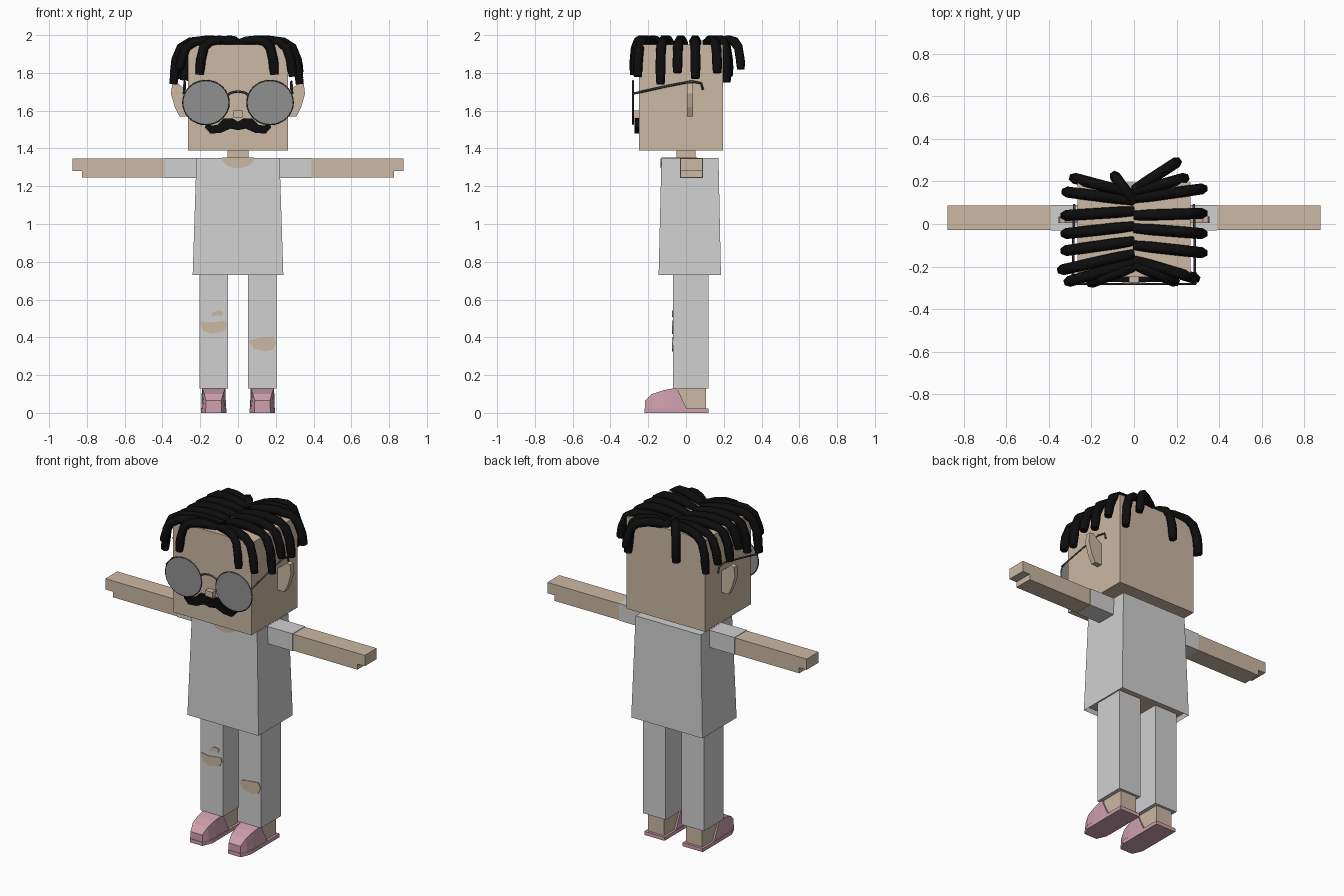
import bpy, bmesh, math
from mathutils import Vector

if "Cube" in bpy.data.objects:
    bpy.data.objects.remove(bpy.data.objects["Cube"], do_unlink=True)


def material(name, r, g, b):
    m = bpy.data.materials.new(name)
    m.use_nodes = True
    m.diffuse_color = (r, g, b, 1)
    bsdf = m.node_tree.nodes["Principled BSDF"]
    bsdf.inputs["Base Color"].default_value = (r, g, b, 1)
    bsdf.inputs["Roughness"].default_value = 0.8
    return m


SKIN = material("tan skin", 0.60, 0.48, 0.37)
CLOTH = material("pale grey cloth", 0.63, 0.63, 0.63)
PINK = material("pink shoe", 0.62, 0.35, 0.42)
BLACK = material("black hair", 0.004, 0.004, 0.004)
LENS = material("grey lens", 0.28, 0.28, 0.28)
FRAME = material("dark frame", 0.06, 0.06, 0.065)


def finish(bm, name, *mats):
    bmesh.ops.recalc_face_normals(bm, faces=bm.faces)
    mesh = bpy.data.meshes.new(name)
    bm.to_mesh(mesh)
    bm.free()
    for m in mats:
        mesh.materials.append(m)
    ob = bpy.data.objects.new(name, mesh)
    bpy.context.collection.objects.link(ob)
    return ob


def loft(name, rings, *mats):
    """Skin a list of equal-length point rings and cap both ends."""
    bm = bmesh.new()
    rows = [[bm.verts.new(p) for p in ring] for ring in rings]
    n = len(rows[0])
    for a, b in zip(rows, rows[1:]):
        for i in range(n):
            j = (i + 1) % n
            bm.faces.new((a[i], a[j], b[j], b[i]))
    bm.faces.new(rows[0])
    bm.faces.new(rows[-1])
    return finish(bm, name, *mats)


def rect(x0, x1, y0, y1, z):
    return [(x0, y0, z), (x1, y0, z), (x1, y1, z), (x0, y1, z)]


def box(name, x, y, z, mat):
    return loft(name, [rect(*x, *y, z[0]), rect(*x, *y, z[1])], mat)


def plate(name, outline, y0, y1, mat):
    """Extrude an x-z outline between two depths."""
    return loft(name, [[(x, y, z) for x, z in outline] for y in (y0, y1)], mat)


def tubes(name, paths, radius, mat, res=0, tip=1.0):
    """Thin bevelled curves turned into one mesh."""
    cu = bpy.data.curves.new(name, "CURVE")
    cu.dimensions = "3D"
    cu.bevel_depth = radius
    cu.bevel_resolution = res
    cu.use_fill_caps = True
    for path in paths:
        sp = cu.splines.new("POLY")
        sp.points.add(len(path) - 1)
        for i, (pt, co) in enumerate(zip(sp.points, path)):
            pt.co = (*co, 1)
            pt.radius = tip if i in (0, len(path) - 1) else 1
    cu.materials.append(mat)
    ob = bpy.data.objects.new(name, cu)
    bpy.context.collection.objects.link(ob)
    bpy.ops.object.select_all(action="DESELECT")
    ob.select_set(True)
    bpy.context.view_layer.objects.active = ob
    bpy.ops.object.convert(target="MESH")
    return ob


# Head, neck and nose
box("head", (-0.265, 0.265), (-0.25, 0.195), (1.39, 1.95), SKIN)
box("neck", (-0.055, 0.055), (-0.05, 0.05), (1.33, 1.40), SKIN)
box("nose", (-0.024, 0.024), (-0.282, -0.24), (1.565, 1.6), SKIN)

# Shirt, flaring to an open hem with the body showing inside
shirt = loft("shirt", [rect(-0.24, 0.24, -0.145, 0.185, 0.73),
                       rect(-0.22, 0.22, -0.13, 0.172, 1.35)], CLOTH, SKIN)
bm = bmesh.new()
bm.from_mesh(shirt.data)
hem = min(bm.faces, key=lambda f: f.calc_center_median().z)
bmesh.ops.inset_individual(bm, faces=[hem], thickness=0.012)
for v in hem.verts:
    v.co.z += 0.025
hem.material_index = 1
bm.to_mesh(shirt.data)
bm.free()

# Round neckline on the chest, and skin around the neck on top
arc = [(0.085 * math.cos(t * math.pi / 10), 1.348 - 0.052 * math.sin(t * math.pi / 10))
       for t in range(11)]
plate("neckline", arc, -0.135, -0.129, SKIN)
box("collar_top", (-0.085, 0.085), (-0.131, 0.06), (1.345, 1.352), SKIN)

for side, s in (("left", 1), ("right", -1)):
    def xs(a, b):
        return tuple(sorted((s * a, s * b)))

    # Arm with a stepped fingertip
    box(side + "_sleeve", xs(0.2, 0.39), (-0.031, 0.09), (1.244, 1.349), CLOTH)
    hand = [(0.3, 1.246), (0.825, 1.246), (0.825, 1.28), (0.875, 1.28),
            (0.875, 1.346), (0.3, 1.346)]
    plate(side + "_arm", [(s * x, z) for x, z in hand], -0.028, 0.087, SKIN)

    # Leg and bare ankle
    box(side + "_trouser_leg", xs(0.053, 0.205), (-0.07, 0.12), (0.13, 0.76), CLOTH)
    box(side + "_ankle", xs(0.075, 0.183), (-0.04, 0.105), (0.015, 0.14), SKIN)

    # Slip-on shoe: sole plus a tapering toe with an open heel
    c = s * 0.129
    sole = [(-0.042, -0.22), (0.042, -0.22), (0.068, -0.16), (0.068, 0.12),
            (-0.068, 0.12), (-0.068, -0.16)]
    loft(side + "_shoe_sole", [[(c + x, y, z) for x, y in sole] for z in (0, 0.022)], PINK)
    rings = []
    for y, low, high, top in ((-0.217, 0.042, 0.04, 0.065), (-0.18, 0.06, 0.05, 0.1),
                              (-0.12, 0.066, 0.057, 0.12), (-0.05, 0.066, 0.062, 0.133),
                              (0.005, 0.066, 0.065, 0.022)):
        rings.append([(c - low, y, 0.012), (c + low, y, 0.012),
                      (c + high, y, top), (c - high, y, top)])
    loft(side + "_shoe_upper", rings, PINK)

    # Ear, narrow from the side
    ear = [(0.26, 1.57), (0.31, 1.57), (0.335, 1.62), (0.355, 1.69), (0.348, 1.745),
           (0.325, 1.75), (0.29, 1.72), (0.26, 1.7)]
    plate(side + "_ear", [(s * x, z) for x, z in ear], 0.004, 0.036, SKIN)

    # Lens, rim and temple
    disc = [(s * 0.17 + 0.121 * math.cos(a), 1.643 + 0.115 * math.sin(a))
            for a in (i * math.tau / 32 for i in range(32))]
    plate(side + "_lens", disc, -0.284, -0.278, LENS)
    tubes(side + "_rim", [[(x, -0.281, z) for x, z in disc + disc[:1]]], 0.005, FRAME)
    tubes(side + "_temple", [[(s * 0.287, -0.281, 1.69), (s * 0.285, -0.1, 1.73),
                              (s * 0.282, 0.03, 1.755), (s * 0.28, 0.08, 1.745),
                              (s * 0.28, 0.09, 1.71)]], 0.006, FRAME)

# Bridge of the glasses
tubes("glasses_bridge", [[(x, -0.281, 1.702 - 6 * x * x)
                          for x in (-0.055, -0.03, 0, 0.03, 0.055)]], 0.006, FRAME)

# Moustache with turned-up ends
half = [(0.03, 1.56), (0.075, 1.558), (0.11, 1.525), (0.14, 1.52), (0.163, 1.548),
        (0.175, 1.51), (0.145, 1.478), (0.09, 1.483), (0.04, 1.505)]
plate("moustache", [(0, 1.542)] + half + [(0, 1.497)] + [(-x, z) for x, z in half[::-1]],
      -0.272, -0.245, BLACK)

# Torn patches on the trouser legs
tears = {
    "right_knee_tear": [(-0.2, 0.485), (-0.15, 0.478), (-0.065, 0.488), (-0.058, 0.46),
                        (-0.075, 0.432), (-0.14, 0.418), (-0.185, 0.435)],
    "right_small_tear": [(-0.145, 0.508), (-0.13, 0.535), (-0.1, 0.542), (-0.075, 0.535),
                         (-0.085, 0.512), (-0.115, 0.518)],
    "left_shin_tear": [(0.057, 0.38), (0.09, 0.392), (0.13, 0.398), (0.19, 0.402), (0.202, 0.37),
                       (0.185, 0.335), (0.14, 0.325), (0.085, 0.34)],
}
for name, outline in tears.items():
    plate(name, outline, -0.074, -0.068, SKIN)

# Locks of hair falling from the centre parting: root y, tip x, tip y, tip z
locks = [
    (-0.19, 0.19, -0.27, 1.79), (-0.17, 0.285, -0.255, 1.78), (-0.10, 0.32, -0.135, 1.74),
    (-0.02, 0.32, -0.045, 1.8), (0.04, 0.32, 0.05, 1.77), (0.12, 0.32, 0.165, 1.8),
    (0.15, 0.235, 0.215, 1.75), (0.16, 0.2, 0.29, 1.82),
    (-0.2, -0.2, -0.275, 1.79), (-0.18, -0.305, -0.27, 1.82), (-0.14, -0.335, -0.215, 1.74),
    (-0.08, -0.32, -0.125, 1.77), (-0.01, -0.32, -0.045, 1.82), (0.06, -0.32, 0.04, 1.78),
    (0.11, -0.315, 0.15, 1.8), (0.14, -0.28, 0.215, 1.76), (0.1, -0.09, 0.225, 1.78),
]
paths = []
for root_y, tx, ty, tz in locks:
    path = []
    for u, z in ((0, 1.955), (0.25, 1.97), (0.5, 1.975), (0.75, 1.965), (0.9, 1.935), (0.98, 1.87)):
        path.append((tx * u, root_y + (ty - root_y) * u, z))
    path += [(tx, ty, (1.87 + tz) / 2), (tx * 1.02, ty, tz)]
    paths.append(path)
tubes("hair_locks", paths, 0.026, BLACK, res=1, tip=0.85)
